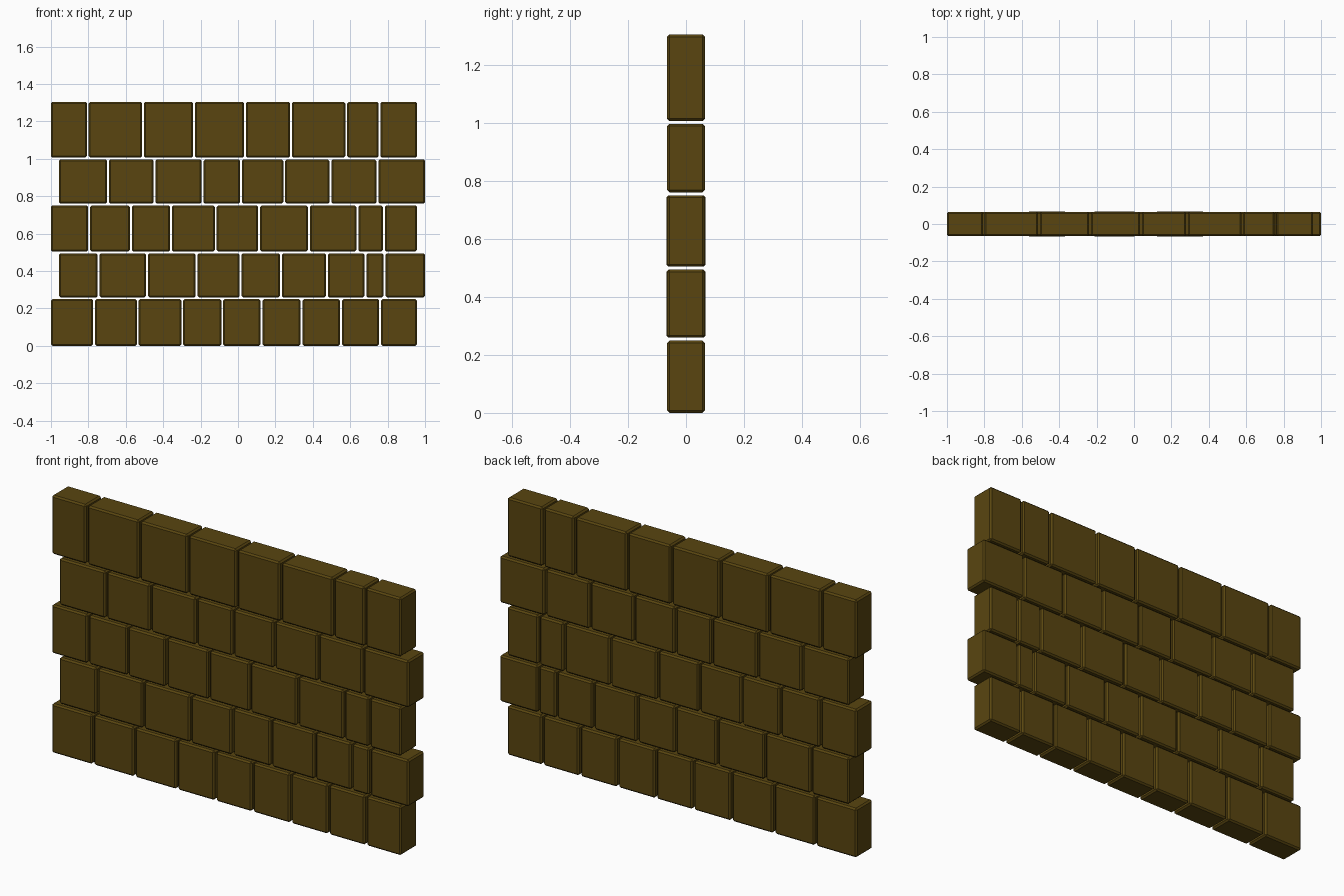
import bpy

if "Cube" in bpy.data.objects:
    bpy.data.objects.remove(bpy.data.objects["Cube"])

mat = bpy.data.materials.new("brown_stone")
mat.diffuse_color = (0.10, 0.06, 0.005, 1)
mat.use_nodes = True
mat.node_tree.nodes["Principled BSDF"].inputs["Base Color"].default_value = mat.diffuse_color

GAP = 0.010      # mortar gap between stones
DEPTH = 0.13     # wall thickness
BEVEL = 0.008    # chamfer on every stone edge

# Each course: bottom z, top z, joint positions along x
courses = [
    (0.000, 0.249, [-1.0, -.769, -.536, -.298, -.084, .125, .339, .551, .760, .957]),
    (0.259, 0.494, [-.957, -.745, -.486, -.221, .014, .229, .475, .681, .783, 1.0]),
    (0.504, 0.750, [-1.0, -.796, -.573, -.358, -.119, .113, .379, .638, .780, .957]),
    (0.760, 0.996, [-.957, -.695, -.446, -.189, .016, .247, .494, .745, 1.0]),
    (1.006, 1.304, [-1.0, -.803, -.508, -.236, .038, .284, .579, .756, .957]),
]
proud = {(1, 3), (2, 2), (2, 5)}  # stones slightly thicker than the rest


def stone(name, x0, x1, z0, z1, depth):
    bpy.ops.mesh.primitive_cube_add(size=1, location=((x0 + x1) / 2, 0, (z0 + z1) / 2))
    ob = bpy.context.object
    ob.name = name
    ob.scale = (x1 - x0, depth, z1 - z0)
    bpy.ops.object.transform_apply(location=False, rotation=False, scale=True)
    bev = ob.modifiers.new("chamfer", 'BEVEL')
    bev.width = BEVEL
    bev.segments = 1
    ob.data.materials.append(mat)


# Lay the stones course by course, wall ends without a half gap
for r, (z0, z1, joints) in enumerate(courses):
    last = len(joints) - 2
    for i in range(last + 1):
        x0 = joints[i] + (GAP / 2 if i > 0 else 0)
        x1 = joints[i + 1] - (GAP / 2 if i < last else 0)
        depth = DEPTH + (0.006 if (r, i) in proud else 0)
        stone(f"course_{r + 1}_stone_{i + 1}", x0, x1, z0, z1, depth)
